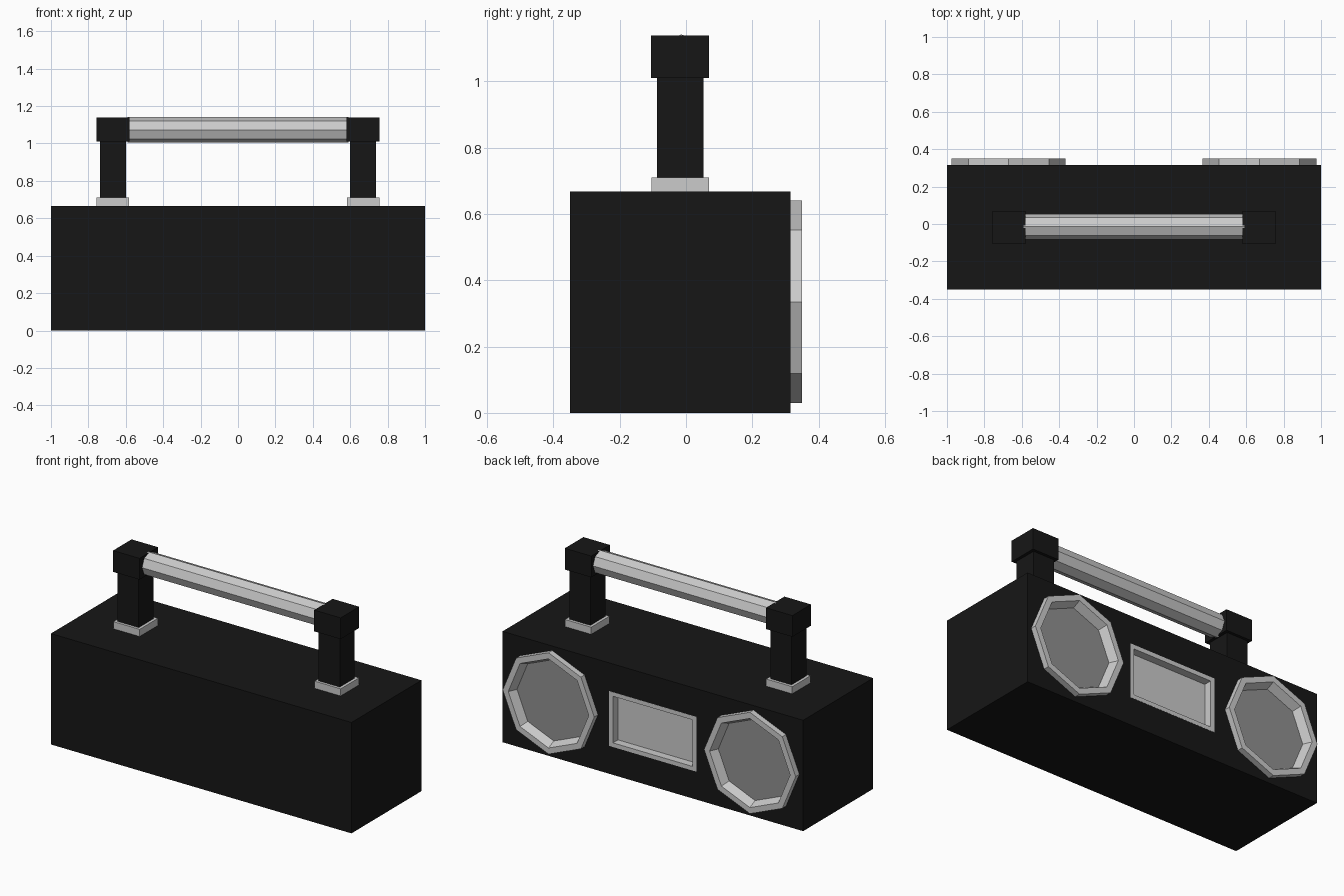
import bpy, bmesh, math
from mathutils import Matrix

if "Cube" in bpy.data.objects:
    bpy.data.objects.remove(bpy.data.objects["Cube"])


def material(name, v):
    m = bpy.data.materials.new(name)
    m.diffuse_color = (v, v, v, 1)
    m.use_nodes = True
    m.node_tree.nodes["Principled BSDF"].inputs["Base Color"].default_value = m.diffuse_color
    return m


BLACK = material("black", 0.008)
DARK = material("dark_grey", 0.28)
OCT = [(math.cos(i * math.pi / 4), math.sin(i * math.pi / 4)) for i in range(8)]
RECT = [(1, 1), (-1, 1), (-1, -1), (1, -1)]


def finish(name, bm, mats=()):
    me = bpy.data.meshes.new(name)
    bm.to_mesh(me)
    bm.free()
    for m in mats:
        me.materials.append(m)
    ob = bpy.data.objects.new(name, me)
    bpy.context.collection.objects.link(ob)
    return ob


def box(name, x0, x1, y0, y1, z0, z1, *mats):
    bm = bmesh.new()
    bmesh.ops.create_cube(bm, size=1)
    bmesh.ops.scale(bm, vec=(x1 - x0, y1 - y0, z1 - z0), verts=bm.verts)
    bmesh.ops.translate(bm, vec=((x0 + x1) / 2, (y0 + y1) / 2, (z0 + z1) / 2), verts=bm.verts)
    return finish(name, bm, mats)


def loft(name, shape, cx, cz, rings, cap_start=False, cap_end=True, mats=()):
    """Join scaled outlines (half width, half height, y) along the y axis."""
    bm = bmesh.new()
    loops = [[bm.verts.new((cx + px * w, y, cz + pz * h)) for px, pz in shape]
             for w, h, y in rings]
    n = len(shape)
    for a, b in zip(loops, loops[1:]):
        for i in range(n):
            j = (i + 1) % n
            # winding gives outward normals for rings running towards +y
            bm.faces.new((a[j], a[i], b[i], b[j]))
    if cap_start:
        bm.faces.new(loops[0])
    if cap_end:
        bm.faces.new(list(reversed(loops[-1])))
    return finish(name, bm, mats)


def cut(target, cutter):
    cutter.hide_render = True
    cutter.hide_viewport = True
    mod = target.modifiers.new("recess", 'BOOLEAN')
    mod.operation = 'DIFFERENCE'
    mod.solver = 'EXACT'
    mod.object = cutter


# main case
body = box("body", -1, 1, -0.35, 0.315, 0, 0.667, BLACK)

# flush display frame with sunken panel
cz = 0.333
cut(body, loft("display_cutter", RECT, 0, cz,
               [(0.29, 0.165, 0.26), (0.29, 0.165, 0.40)], True))
loft("display", RECT, 0, cz,
     [(0.29, 0.165, 0.265), (0.29, 0.165, 0.316), (0.265, 0.14, 0.316), (0.265, 0.14, 0.268)])

for side, s in (("left", -1), ("right", 1)):
    # octagonal speaker rim with dished wall and dark cone face
    cx = 0.67 * s
    cut(body, loft(f"speaker_cutter_{side}", OCT, cx, cz + 0.002,
                   [(0.28, 0.28, 0.28), (0.28, 0.28, 0.40)], True))
    rim = [(0.305, 0.314), (0.305, 0.35), (0.268, 0.35), (0.245, 0.30)]
    loft(f"speaker_rim_{side}", OCT, cx, cz + 0.002,
         [(r, r, y) for r, y in rim], cap_end=False)
    loft(f"speaker_cone_{side}", OCT, cx, cz + 0.002,
         [(0.245, 0.245, 0.30)], mats=(DARK,))

    # handle foot, post and cap
    for part, h, y0, y1, z0, z1, mats in (
            ("foot", 0.087, -0.104, 0.07, 0.667, 0.71, ()),
            ("post", 0.07, -0.088, 0.053, 0.70, 1.02, (BLACK,)),
            ("cap", 0.088, -0.106, 0.07, 1.01, 1.138, (BLACK,))):
        px = 0.669 * s
        box(f"handle_{part}_{side}", px - h, px + h, y0, y1, z0, z1, *mats)

# octagonal grip bar between the caps
grip = loft("handle_grip", OCT, 0, 0,
            [(0.068, 0.068, -0.59), (0.068, 0.068, 0.59)], True)
grip.data.transform(Matrix.Translation((0, -0.014, 1.073)) @ Matrix.Rotation(-math.pi / 2, 4, 'Z'))
